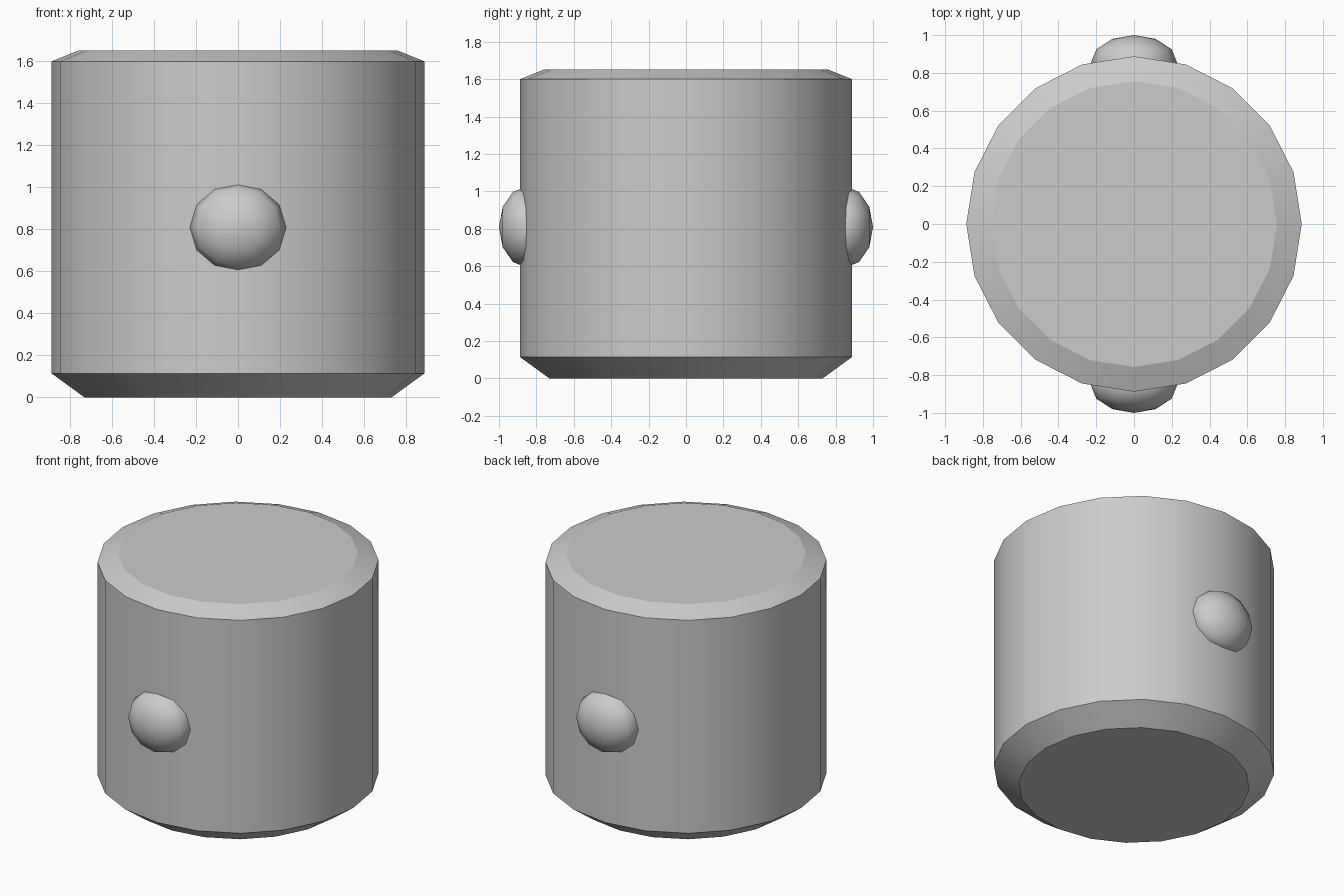
import bpy, bmesh
from math import cos, sin, pi, radians
from mathutils import Matrix

if "Cube" in bpy.data.objects:
    bpy.data.objects.remove(bpy.data.objects["Cube"])

SIDES = 20


def finish(name, bm):
    bmesh.ops.recalc_face_normals(bm, faces=bm.faces)
    for f in bm.faces:
        f.smooth = True
    me = bpy.data.meshes.new(name)
    bm.to_mesh(me)
    bm.free()
    ob = bpy.data.objects.new(name, me)
    bpy.context.collection.objects.link(ob)
    return ob


# Drum body: 20-sided, bevelled at both ends (radius, height)
profile = [(0.73, 0.0), (0.888, 0.115), (0.888, 1.6), (0.757, 1.653)]
bm = bmesh.new()
rings = [[bm.verts.new((r * cos(2 * pi * i / SIDES), r * sin(2 * pi * i / SIDES), z))
          for i in range(SIDES)] for r, z in profile]
for low, high in zip(rings, rings[1:]):
    for i in range(SIDES):
        j = (i + 1) % SIDES
        bm.faces.new((low[i], low[j], high[j], high[i]))
bm.faces.new(rings[0])
bm.faces.new(rings[-1])
body = finish("drum_body", bm)
bpy.context.view_layer.objects.active = body
body.select_set(True)
bpy.ops.object.shade_smooth_by_angle(angle=radians(21))

# Rounded studs on front and back, poles facing outward
for name, side in (("front_stud", -1), ("back_stud", 1)):
    bm = bmesh.new()
    bmesh.ops.create_uvsphere(bm, u_segments=12, v_segments=6, radius=1)
    bm.transform(Matrix.Translation((0, side * 0.85, 0.81))
                 @ Matrix.Diagonal((0.23, 0.15, 0.217, 1))
                 @ Matrix.Rotation(pi / 2, 4, 'X'))
    finish(name, bm)
